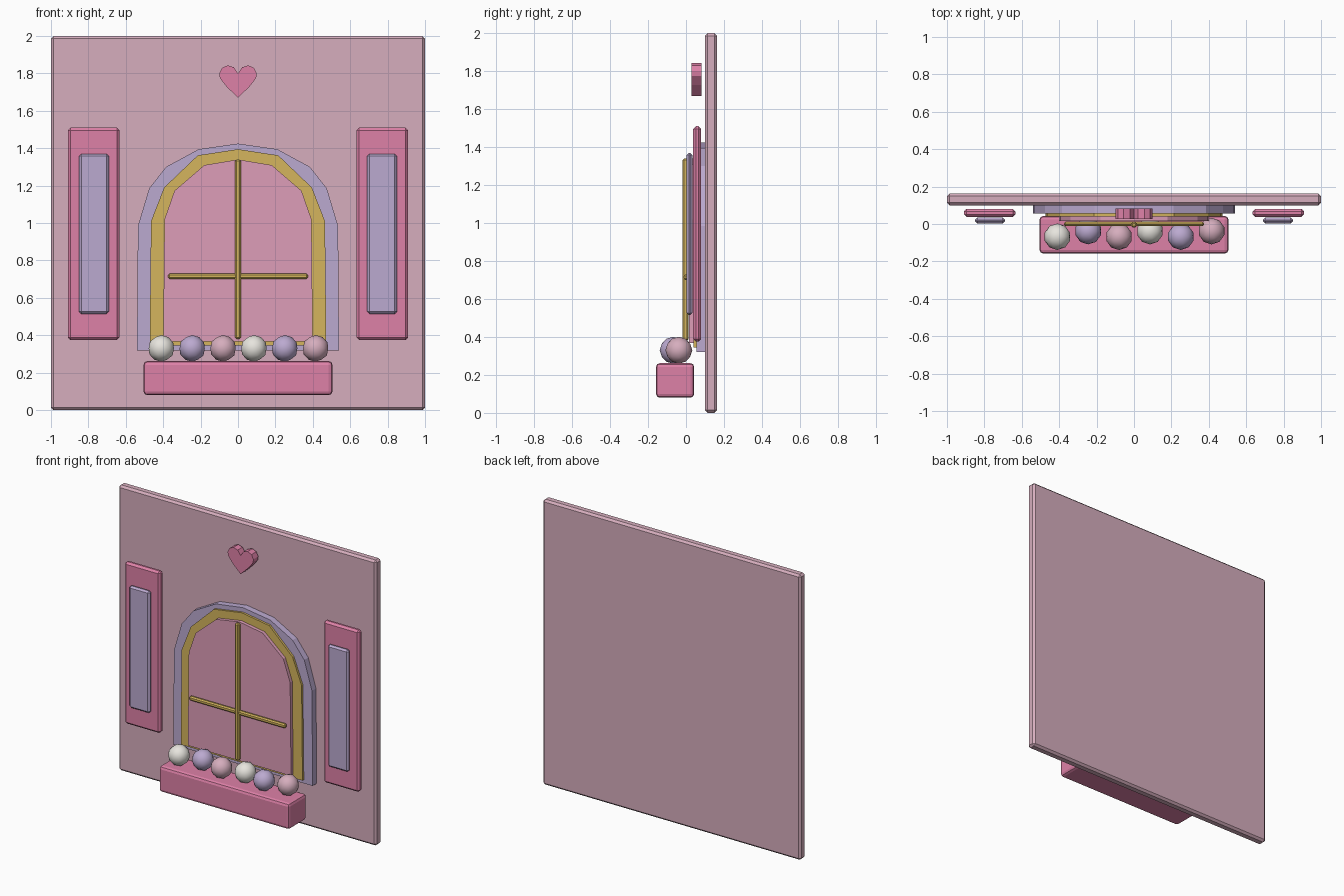
import bpy, bmesh

if "Cube" in bpy.data.objects:
    bpy.data.objects.remove(bpy.data.objects["Cube"])

# Palette
def mat(name, rgb):
    m = bpy.data.materials.new(name)
    m.diffuse_color = (*rgb, 1)
    m.use_nodes = True
    m.node_tree.nodes["Principled BSDF"].inputs["Base Color"].default_value = m.diffuse_color
    return m

WALL = mat("pale_pink", (0.67, 0.42, 0.51))
PINK = mat("rose", (0.73, 0.22, 0.39))
GLASS = mat("glass_pink", (0.73, 0.34, 0.48))
LAV = mat("lavender", (0.50, 0.40, 0.63))
GOLD = mat("gold", (0.66, 0.46, 0.11))
WHITE = mat("cream", (0.80, 0.78, 0.73))


def finish(name, bm, material):
    bmesh.ops.recalc_face_normals(bm, faces=bm.faces)
    me = bpy.data.meshes.new(name)
    bm.to_mesh(me)
    bm.free()
    me.materials.append(material)
    ob = bpy.data.objects.new(name, me)
    bpy.context.collection.objects.link(ob)
    return ob


# Bevelled box given by its extents
def box(name, xs, ys, zs, material, bevel, segments=1):
    bm = bmesh.new()
    bmesh.ops.create_cube(bm, size=1)
    for v in bm.verts:
        for i, (lo, hi) in enumerate((xs, ys, zs)):
            v.co[i] = lo if v.co[i] < 0 else hi
    bmesh.ops.bevel(bm, geom=bm.edges[:], offset=bevel, segments=segments,
                    profile=0.5, affect='EDGES')
    return finish(name, bm, material)


# Slab from a half profile (x >= 0, first to last), mirrored in x
def slab(name, half, y0, y1, material):
    pts = half + [(-x, z) for x, z in reversed(half) if x > 0]
    bm = bmesh.new()
    face = bm.faces.new([bm.verts.new((x, y0, z)) for x, z in pts])
    ext = bmesh.ops.extrude_face_region(bm, geom=[face], use_keep_orig=True)
    for v in ext["geom"]:
        if isinstance(v, bmesh.types.BMVert):
            v.co.y = y1
    return finish(name, bm, material)


# Wall
box("wall", (-1, 1), (0.10, 0.163), (0, 2), WALL, 0.014)

# Arched window, stacked from the wall forward
slab("window_surround", [(0.54, 0.32), (0.535, 0.985), (0.475, 1.185), (0.385, 1.30),
                         (0.21, 1.395), (0, 1.425)], 0.055, 0.10, LAV)
slab("window_frame", [(0.472, 0.345), (0.465, 1.01), (0.395, 1.19),
                      (0.215, 1.362), (0, 1.395)], 0.04, 0.057, GOLD)
slab("window_pane", [(0.40, 0.367), (0.393, 1.02), (0.34, 1.172),
                     (0.18, 1.31), (0, 1.34)], 0.016, 0.042, GLASS)

# Window bars
box("vertical_bar", (-0.015, 0.015), (-0.018, 0.012), (0.38, 1.34), GOLD, 0.008)
box("horizontal_bar", (-0.373, 0.373), (-0.012, 0.014), (0.70, 0.73), GOLD, 0.008)

# Shutters with raised panels
for side, s in (("left", -1), ("right", 1)):
    def span(a, b):
        return tuple(sorted((s * a, s * b)))
    box(side + "_shutter", span(0.633, 0.91), (0.038, 0.08), (0.375, 1.51), PINK, 0.014)
    box(side + "_shutter_panel", span(0.69, 0.85), (0.003, 0.034), (0.515, 1.37), LAV, 0.012)

# Flower box
box("flower_box", (-0.505, 0.505), (-0.158, 0.043), (0.08, 0.262), PINK, 0.02, 2)

# Flowers
for i, m in enumerate((WHITE, LAV, WALL, WHITE, LAV, WALL)):
    bm = bmesh.new()
    bmesh.ops.create_icosphere(bm, subdivisions=2, radius=0.071)
    for f in bm.faces:
        f.smooth = True
    ob = finish(f"flower_{i + 1}", bm, m)
    ob.location = (-0.41 + 0.165 * i, -0.068 if i % 2 == 0 else -0.038, 0.33)

# Heart ornament
slab("heart", [(0, 1.67), (0.06, 1.728), (0.097, 1.775), (0.1, 1.80), (0.085, 1.83), (0.055, 1.843),
               (0.022, 1.833), (0, 1.80)], 0.028, 0.082, PINK)
